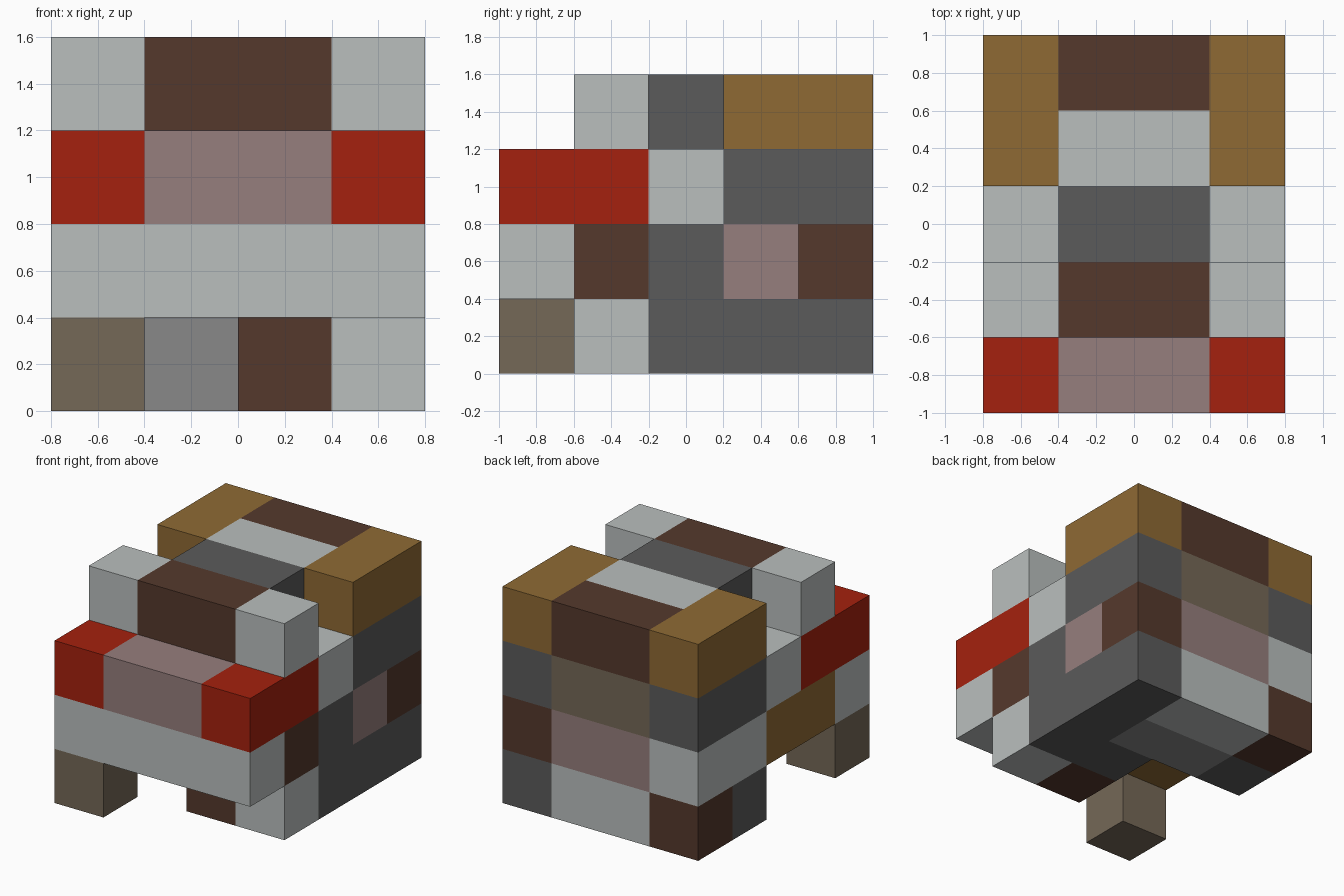
import bpy
import bmesh
from mathutils import Vector

cube = bpy.data.objects.get("Cube")
if cube:
    bpy.data.objects.remove(cube, do_unlink=True)

CELL = 0.4
GRID = Vector((4, 5, 4))


def linear(v):
    v /= 255
    return v / 12.92 if v <= 0.04045 else ((v + 0.055) / 1.055) ** 2.4


def material(name, r, g, b):
    mat = bpy.data.materials.new(name)
    mat.use_nodes = True
    colour = (linear(r), linear(g), linear(b), 1)
    mat.diffuse_color = colour
    bsdf = mat.node_tree.nodes["Principled BSDF"]
    bsdf.inputs["Base Color"].default_value = colour
    bsdf.inputs["Roughness"].default_value = 0.9
    return mat


light = material("light_grey", 186, 191, 190)
mid = material("mid_grey", 136, 136, 136)
dark = material("dark_grey", 91, 91, 91)
brown = material("dark_brown", 85, 57, 44)
gold = material("ochre", 143, 106, 52)
khaki = material("khaki", 117, 104, 87)
pink = material("dusty_pink", 150, 126, 125)
red = material("red", 165, 33, 14)


def block(name, mat, x, y, z, size=(1, 1, 1)):
    """Box from a grid cell (counted from right, front, bottom) and a size in cells."""
    size = Vector(size)
    origin = Vector((x - GRID.x / 2, y - GRID.y / 2, z))
    bm = bmesh.new()
    bmesh.ops.create_cube(bm, size=CELL)
    for v in bm.verts:
        v.co = v.co * size
    mesh = bpy.data.meshes.new(name)
    bm.to_mesh(mesh)
    bm.free()
    mesh.materials.append(mat)
    obj = bpy.data.objects.new(name, mesh)
    obj.location = (origin + size / 2) * CELL
    bpy.context.collection.objects.link(obj)


def pair(name, mat, y, z, size=(1, 1, 1)):
    """The same block on both outer columns."""
    block("right_" + name, mat, 0, y, z, size)
    block("left_" + name, mat, 3, y, z, size)


WIDE = (2, 1, 1)
LONG = (1, 2, 1)

# Feet and bottom layer
block("right_front_leg", khaki, 0, 0, 0)
block("left_front_foot", light, 3, 1, 0)
block("left_inner_foot", brown, 2, 1, 0)
block("left_inner_base", dark, 2, 2, 0)
block("left_base", dark, 3, 2, 0, (1, 3, 1))
block("belly", mid, 1, 3, 0, WIDE)
block("rear_base", light, 1, 4, 0, WIDE)
block("right_base", dark, 0, 3, 0)
block("right_rear_foot", brown, 0, 4, 0)

# Lower body
block("front_bumper", light, 0, 0, 1, (4, 1, 1))
block("left_front_panel", brown, 3, 1, 1)
block("left_middle_panel", dark, 3, 2, 1)
block("left_side_patch", pink, 3, 3, 1)
block("left_rear_panel", brown, 3, 4, 1)
block("right_side_panel", gold, 0, 1, 1, LONG)
block("right_rear_panel", light, 0, 3, 1, LONG)
block("rear_patch", pink, 1, 4, 1, WIDE)
block("body_core", gold, 1, 1, 1, (2, 3, 2))

# Upper body
pair("front_shoulder", red, 0, 2, LONG)
block("snout", pink, 1, 0, 2, WIDE)
pair("middle_shoulder", light, 2, 2)
pair("rear_shoulder", dark, 3, 2, LONG)
block("rear_panel", khaki, 1, 4, 2, WIDE)

# Top layer
pair("front_top_corner", light, 1, 3)
block("brow", brown, 1, 1, 3, WIDE)
block("top_ridge", dark, 1, 2, 3, WIDE)
block("top_band", light, 1, 3, 3, WIDE)
block("rear_top", brown, 1, 4, 3, WIDE)
pair("rear_top_side", gold, 3, 3, LONG)
